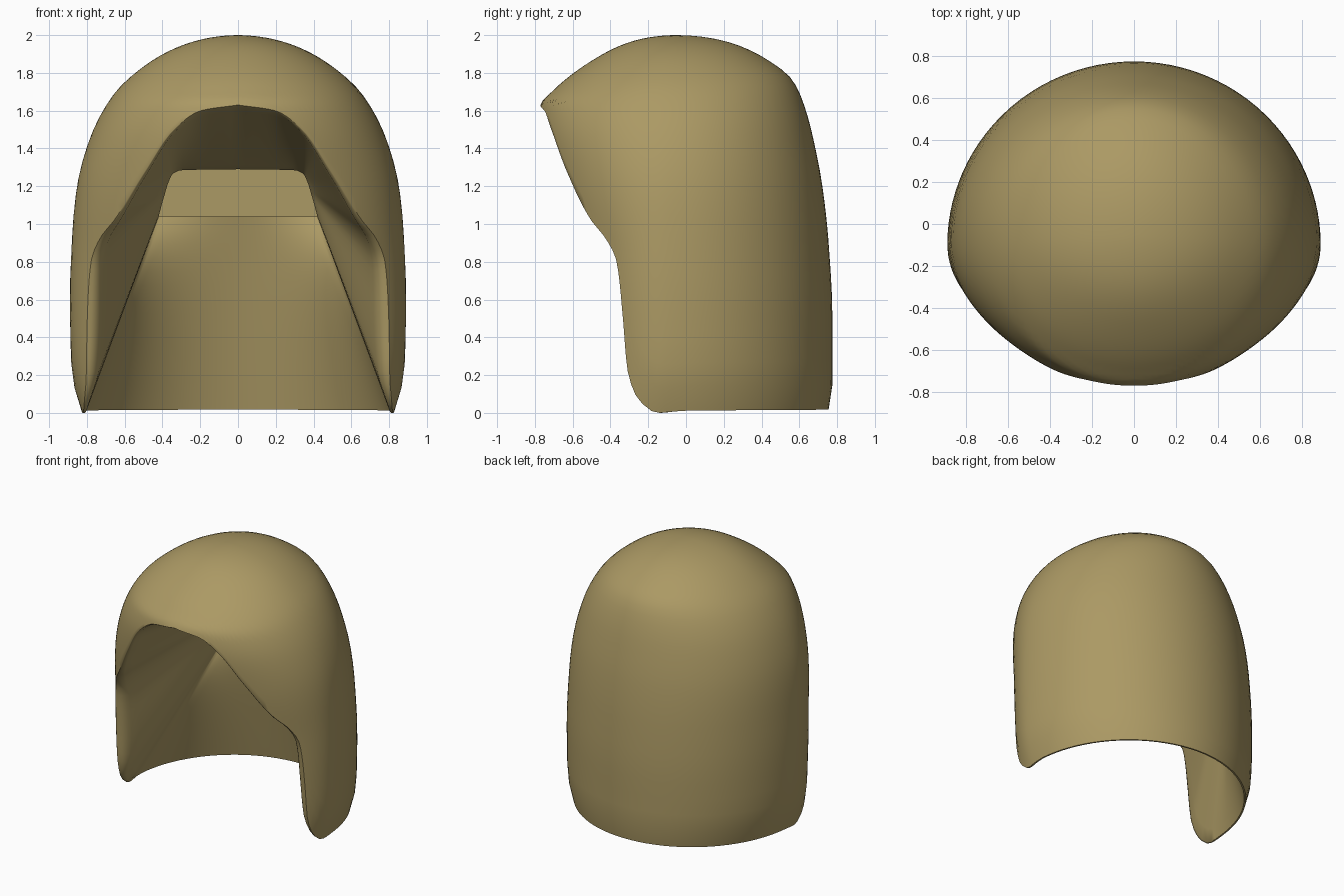
import bpy, bmesh
from math import sin, cos, radians, sqrt

if "Cube" in bpy.data.objects:
    bpy.data.objects.remove(bpy.data.objects["Cube"])


def curve(keys, x, col=1):
    """Monotone smooth interpolation through rows of keys."""
    n = len(keys)
    d = [(keys[i + 1][col] - keys[i][col]) / (keys[i + 1][0] - keys[i][0]) for i in range(n - 1)]

    def slope(i):
        if i == 0 or i == n - 1:
            return d[0] if i == 0 else d[-1]
        a, b = d[i - 1], d[i]
        return 0 if a * b <= 0 else 2 * a * b / (a + b)

    i = 0
    while i < n - 2 and x > keys[i + 1][0]:
        i += 1
    h = keys[i + 1][0] - keys[i][0]
    t = min(max((x - keys[i][0]) / h, 0), 1)
    return ((2 * t**3 - 3 * t**2 + 1) * keys[i][col] + (t**3 - 2 * t**2 + t) * h * slope(i)
            + (3 * t**2 - 2 * t**3) * keys[i + 1][col] + (t**3 - t**2) * h * slope(i + 1))


# Shell half-width, back and front y, and y of the widest point, by height
def by_drop(rows):
    return [(sqrt(2 - z), r) for z, r in rows]


SIDE = by_drop([(2, 0), (1.93, .335), (1.83, .505), (1.69, .655), (1.45, .785), (1.2, .852),
                (1.0, .874), (.6, .89), (.3, .885), (.1, .86), (.0, .825)])
BACK = by_drop([(2, -.05), (1.96, .235), (1.87, .43), (1.76, .565), (1.6, .635), (1.4, .685),
                (1.2, .722), (.9, .755), (.5, .775), (.1, .775), (0, .75)])
FRONT = by_drop([(2, -.05), (1.97, -.275), (1.87, -.49), (1.71, -.70), (1.63, -.77), (1.5, -.785),
                 (1.2, -.745), (1.0, -.705), (.8, -.66), (.5, -.63), (0, -.60)])
MIDDLE = by_drop([(2, -.05), (1.6, -.085), (1.2, -.1), (0, -.1)])

# Rim from the front centre to the back centre: position, angle, height, lip width
RIM = [(0, 0, 1.63, .015), (.08, 16, 1.60, .015), (.15, 27, 1.49, .02), (.23, 36.5, 1.27, .025),
       (.32, 48, 1.03, .035), (.37, 56.5, .92, .055), (.41, 61.5, .80, .075), (.48, 63.8, .5, .09),
       (.54, 65.5, .25, .075), (.58, 71, .09, .035), (.62, 84, 0, .012), (.68, 98, .012, .012),
       (1, 180, .018, .012)]
# Recess loop matching the rim: position, x, z
RECESS = [(0, 0, 1.29), (.13, .30, 1.285), (.17, .35, 1.26), (.4, .39, 1.15),
          (.66, .42, 1.04), (.70, .38, 1.04), (1, 0, 1.04)]


def shell_point(angle, z):
    u = sqrt(max(2 - z, 0))
    mid = curve(MIDDLE, u)
    reach = curve(FRONT if cos(angle) > 0 else BACK, u) - mid
    return (curve(SIDE, u) * sin(angle), mid + reach * abs(cos(angle)), z)


def mix(a, b, t):
    return tuple(p + (q - p) * t for p, q in zip(a, b))


HALF, ROWS, LIP, INNER = 64, 30, 5, 14
bm = bmesh.new()
apex = bm.verts.new((0, -.05, 2))
columns = []
for k in range(2 * HALF):
    sign = 1 if k <= HALF else -1
    s = k / HALF if k <= HALF else 2 - k / HALF
    rim_angle, rim_z, lip = (curve(RIM, s, c) for c in (1, 2, 3))
    col = []
    # Outer dome and skirt
    for j in range(1, ROWS + 1):
        t = j / ROWS
        angle = radians(180 * s * (1 - t * t) + rim_angle * t * t)
        col.append(shell_point(angle, 2 - (2 - rim_z) * t * t))
    # Rolled lip, wide on the cheek flaps and thin on the hem
    rim = col[-1]
    a = radians(rim_angle)
    front = max(cos(a), 0)
    corner = (rim[0] - lip * .7 * sin(a), rim[1] + lip * min(cos(a), 0), rim[2])
    end = (curve(RECESS, s), .52, curve(RECESS, s, 2))
    start = (rim[0] - lip * sin(a), rim[1] + lip * (.8 if front else cos(a)),
             rim[2] - lip * .5 * front**2)
    for j in range(1, LIP + 1):
        t = j / LIP
        col.append(mix(mix(rim, corner, t), mix(corner, start, t), t))
    # Tapered inner recess, then a step back to the panel
    for j in range(1, INNER + 1):
        col.append(mix(start, end, j / INNER))
    col.append((end[0], .61, end[2]))
    columns.append([bm.verts.new((sign * x, y, z)) for x, y, z in col])

for k, a in enumerate(columns):
    b = columns[(k + 1) % len(columns)]
    bm.faces.new((apex, a[0], b[0]))
    for j in range(len(a) - 1):
        bm.faces.new((a[j], a[j + 1], b[j + 1], b[j]))
# Flat panel closing the recess
bm.faces.new([c[-1] for c in columns])
bmesh.ops.recalc_face_normals(bm, faces=bm.faces)

mesh = bpy.data.meshes.new("hood_shell")
bm.to_mesh(mesh)
bm.free()
hood = bpy.data.objects.new("hood_shell", mesh)
bpy.context.collection.objects.link(hood)
mat = bpy.data.materials.new("khaki")
mat.diffuse_color = (.41, .32, .128, 1)
mat.use_nodes = True
mat.node_tree.nodes["Principled BSDF"].inputs["Base Color"].default_value = mat.diffuse_color
mesh.materials.append(mat)

bpy.context.view_layer.objects.active = hood
hood.select_set(True)
bpy.ops.object.shade_smooth_by_angle(angle=radians(50))
